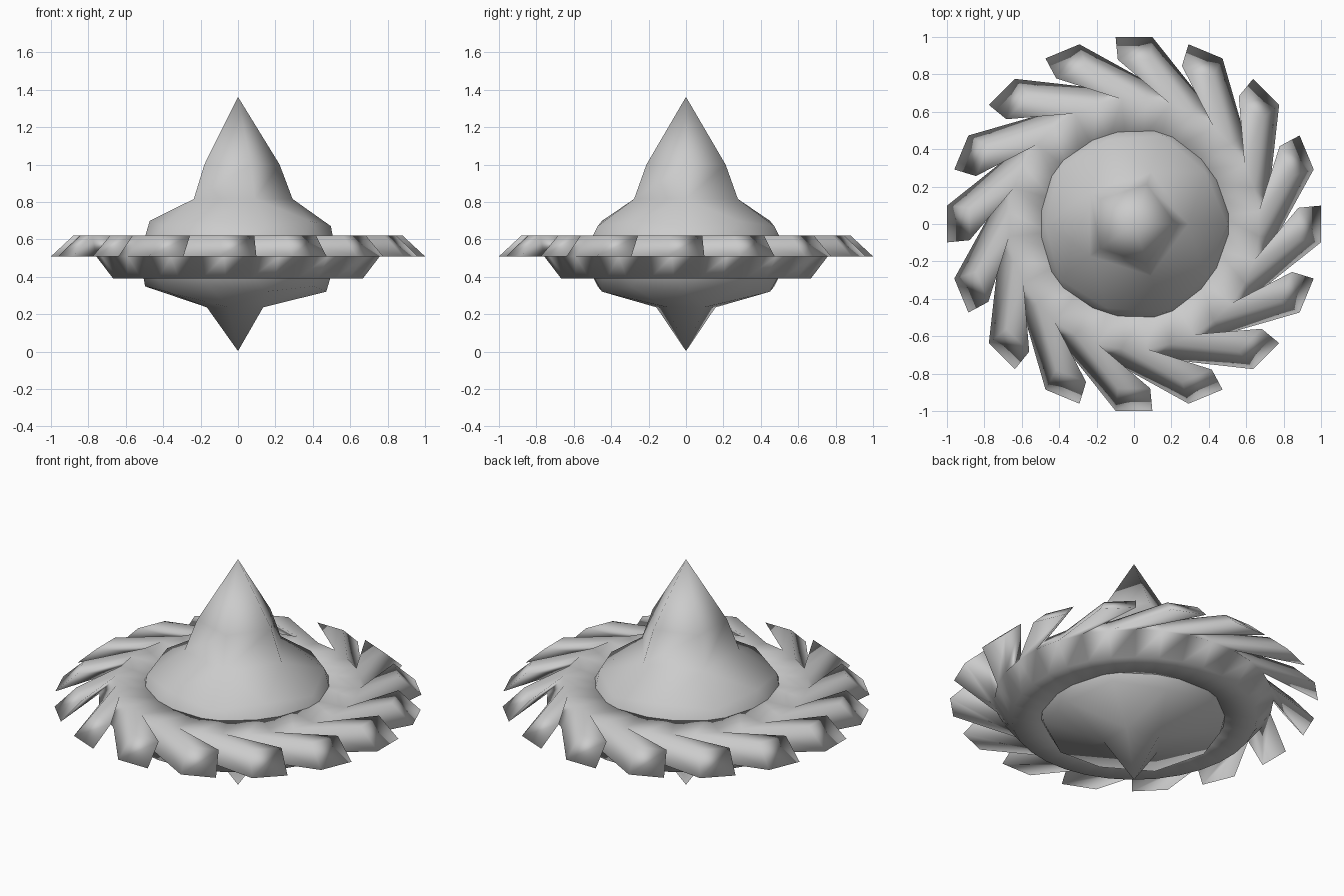
import bpy, bmesh
from math import sin, cos, pi, radians

if "Cube" in bpy.data.objects:
    bpy.data.objects.remove(bpy.data.objects["Cube"])


def finish(bm, name):
    bmesh.ops.recalc_face_normals(bm, faces=bm.faces)
    mesh = bpy.data.meshes.new(name)
    bm.to_mesh(mesh)
    bm.free()
    for p in mesh.polygons:
        p.use_smooth = True
    obj = bpy.data.objects.new(name, mesh)
    bpy.context.collection.objects.link(obj)
    return obj


# Spindle body: squashed icosphere with both poles pulled into points
bm = bmesh.new()
bmesh.ops.create_icosphere(bm, subdivisions=2, radius=1)
for v in bm.verts:
    z = v.co.z
    v.co.x *= 0.555
    v.co.y *= 0.555
    v.co.z = 0.51 + z * 0.36
    if z > 0.99:
        v.co.z = 1.362
    elif z < -0.99:
        v.co.z = 0.003
    elif z < -0.7:
        v.co.x *= 0.57
        v.co.y *= 0.57
        v.co.z = 0.237
# extra ring that bulges the upper spike
bmesh.ops.bisect_plane(bm, geom=bm.verts[:] + bm.edges[:] + bm.faces[:],
                       plane_co=(0, 0, 1.0), plane_no=(0, 0, 1))
for v in bm.verts:
    if abs(v.co.z - 1.0) < 1e-3:
        v.co.x *= 1.15
        v.co.y *= 1.15
finish(bm, "spindle_body")

# Blade disc: 32-sided rim, every other upper rim face drawn out into a swept blade
N = 32
STEP = 2 * pi / N
SWEEP = radians(22.5)
Z_LOW, Z_MID, Z_TOP = 0.39, 0.51, 0.622
bm = bmesh.new()


def point(r, a, z):
    return bm.verts.new((r * cos(a), r * sin(a), z))


profile = [(0.46, Z_LOW), (0.67, Z_LOW), (0.762, Z_MID), (0.67, Z_TOP), (0.46, Z_TOP)]
rings = [[point(r, (j - 0.5) * STEP, z) for j in range(N)] for r, z in profile]
for j in range(N):
    k = (j + 1) % N
    for i in range(5):
        a, b = rings[i], rings[(i + 1) % 5]
        root = [a[j], a[k], b[k], b[j]]
        if i == 2 and j % 2 == 0:
            a0, a1 = (j - 0.5) * STEP + SWEEP, (j + 0.5) * STEP + SWEEP
            tip = [point(1.004, a0, Z_MID), point(1.004, a1, Z_MID),
                   point(0.883, a1, Z_TOP), point(0.883, a0, Z_TOP)]
            bm.faces.new(tip)
            for s in range(4):
                t = (s + 1) % 4
                bm.faces.new([root[s], root[t], tip[t], tip[s]])
        else:
            bm.faces.new(root)
finish(bm, "blade_disc")
